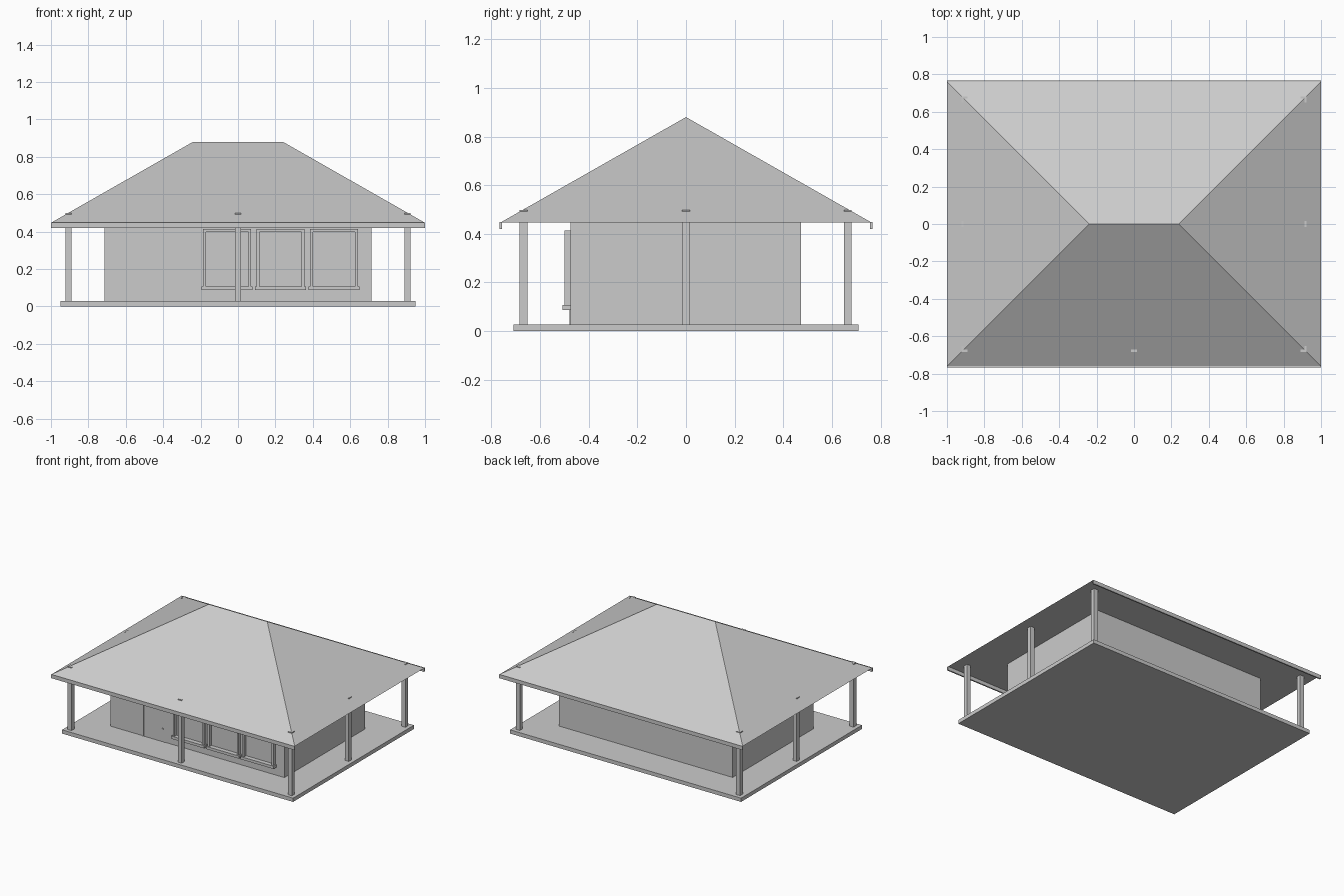
import bpy
import bmesh

old = bpy.data.objects.get("Cube")
if old:
    bpy.data.objects.remove(old, do_unlink=True)

# Single plain grey finish
grey = bpy.data.materials.new("plain_grey")
grey.use_nodes = True
COLOUR = (0.6, 0.6, 0.6, 1)
grey.diffuse_color = COLOUR
grey.node_tree.nodes["Principled BSDF"].inputs["Base Color"].default_value = COLOUR


def finish(name, bm):
    bmesh.ops.recalc_face_normals(bm, faces=bm.faces)
    mesh = bpy.data.meshes.new(name)
    bm.to_mesh(mesh)
    bm.free()
    mesh.materials.append(grey)
    obj = bpy.data.objects.new(name, mesh)
    bpy.context.collection.objects.link(obj)
    return obj


def box(name, x, y, z):
    """Box from (low, high) pairs on each axis."""
    bm = bmesh.new()
    bmesh.ops.create_cube(bm, size=1)
    for v in bm.verts:
        v.co = [r[0] if c < 0 else r[1] for c, r in zip(v.co, (x, y, z))]
    return finish(name, bm)


FLOOR = 0.028
EAVE = 0.447
WALL_Y = -0.475

# Floor slab and house body
box("floor_slab", (-0.95, 0.95), (-0.71, 0.71), (0, FLOOR))
box("house_walls", (-0.715, 0.715), (WALL_Y, 0.472), (FLOOR, EAVE))

# Hipped roof with a flat closed underside
bm = bmesh.new()
eaves = [bm.verts.new((x, y, EAVE)) for x, y in
         ((-1, -0.762), (1, -0.762), (1, 0.762), (-1, 0.762))]
ridge = [bm.verts.new((x, 0, 0.88)) for x in (-0.24, 0.24)]
a, b, c, d = eaves
left, right = ridge
for face in ((a, b, right, left), (b, c, right), (c, d, left, right),
             (d, a, left), (d, c, b, a)):
    bm.faces.new(face)
finish("hip_roof", bm)

# Fascia boards on the long eaves
box("front_fascia", (-1, 1), (-0.766, -0.756), (0.42, EAVE + 0.001))
box("back_fascia", (-1, 1), (0.756, 0.766), (0.42, EAVE + 0.001))

# Veranda posts, their tops just piercing the roof
HALF = 0.016
posts = {
    "front_right_post": (-0.906, -0.668), "front_left_post": (0.906, -0.668),
    "back_right_post": (-0.906, 0.665), "back_left_post": (0.906, 0.665),
    "right_middle_post": (-0.906, 0), "left_middle_post": (0.906, 0),
    "front_middle_post": (0, -0.668),
}
for name, (x, y) in posts.items():
    box(name, (x - HALF, x + HALF), (y - HALF, y + HALF), (FLOOR, 0.498))

# Front windows: frame on three sides and a projecting sill
for i, x in enumerate((-0.058, 0.227, 0.513), 1):
    depth = (-0.5, WALL_Y)
    outer, inner, top = 0.128, 0.113, 0.414
    for side, s in (("right", -1), ("left", 1)):
        span = sorted((x + s * inner, x + s * outer))
        box(f"window_{i}_{side}_jamb", span, depth, (0.107, top))
    box(f"window_{i}_head", (x - inner, x + inner), depth, (top - 0.016, top))
    box(f"window_{i}_sill", (x - 0.136, x + 0.136), (-0.508, WALL_Y), (0.087, 0.107))

# Door with slim frame and knob
DOOR = (-0.452, -0.262)
frame_y = (WALL_Y - 0.005, WALL_Y)
box("door_right_jamb", (DOOR[0], DOOR[0] + 0.011), frame_y, (FLOOR, 0.311))
box("door_left_jamb", (DOOR[1] - 0.011, DOOR[1]), frame_y, (FLOOR, 0.311))
box("door_head", (DOOR[0] + 0.011, DOOR[1] - 0.011), frame_y, (0.3, 0.311))
box("door_panel", (DOOR[0] + 0.011, DOOR[1] - 0.011), (WALL_Y - 0.002, WALL_Y), (FLOOR, 0.3))
box("door_knob", (-0.288, -0.28), (WALL_Y - 0.008, WALL_Y), (0.121, 0.129))
